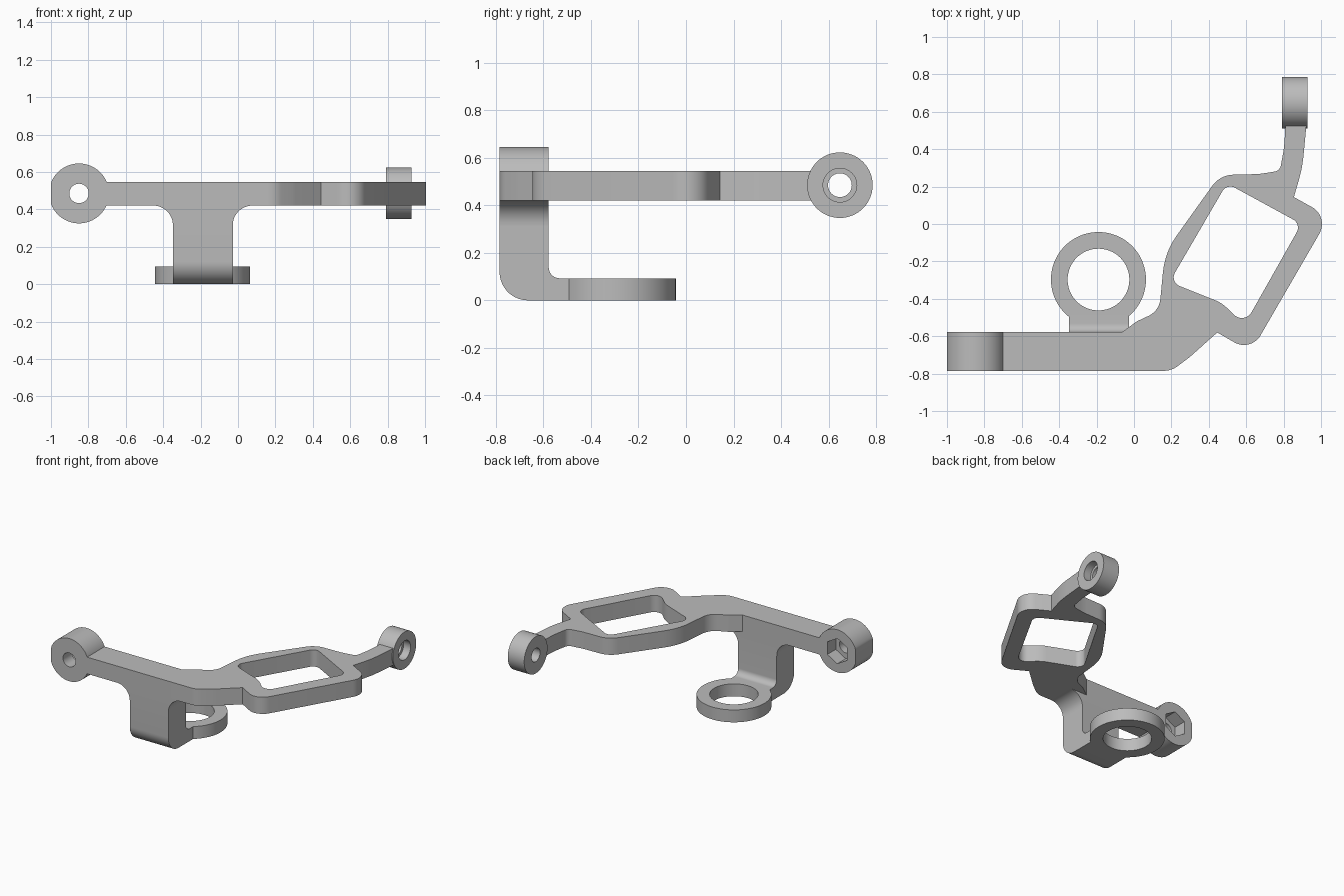
import bpy
import bmesh
from math import cos, sin, pi, tan, ceil, radians
from mathutils import Vector

if "Cube" in bpy.data.objects:
    bpy.data.objects.remove(bpy.data.objects["Cube"])

grey = bpy.data.materials.new("grey")
grey.use_nodes = True
colour = (0.5, 0.5, 0.5, 1)
grey.diffuse_color = colour
grey.node_tree.nodes["Principled BSDF"].inputs["Base Color"].default_value = colour


def circle(u, v, r, n=64, turn=0.0):
    return [(u + r * cos(turn + 2 * pi * i / n), v + r * sin(turn + 2 * pi * i / n))
            for i in range(n)]


def rounded(corners):
    """Outline from (u, v, radius) corners, each replaced by a tangent arc."""
    out = []
    for i, (u, v, r) in enumerate(corners):
        p = Vector((u, v))
        a = Vector(corners[i - 1][:2]) - p
        b = Vector(corners[(i + 1) % len(corners)][:2]) - p
        if r == 0:
            out.append((u, v))
            continue
        half = a.angle(b) / 2
        reach = min(r / tan(half), 0.49 * a.length, 0.49 * b.length)
        r = reach * tan(half)
        a.normalize()
        b.normalize()
        centre = p + (a + b).normalized() * (r / sin(half))
        start = p + a * reach - centre
        end = p + b * reach - centre
        sweep = pi - 2 * half
        n = max(2, ceil(sweep / radians(7)))
        for k in range(n + 1):
            t = k / n
            q = (start * sin((1 - t) * sweep) + end * sin(t * sweep)) / sin(sweep) \
                if sweep < 3 else start.lerp(end, t)
            out.append(tuple(centre + q))
    return out


PLACE = {"x": lambda u, v, w: (w, u, v),
         "y": lambda u, v, w: (u, w, v),
         "z": lambda u, v, w: (u, v, w)}


def prism(name, outline, axis, lo, hi, cuts=()):
    """Extrude an outline along an axis, then drill the (outline, lo, hi) cuts."""
    bm = bmesh.new()
    face = bm.faces.new([bm.verts.new(PLACE[axis](u, v, lo)) for u, v in outline])
    new = bmesh.ops.extrude_face_region(bm, geom=[face])["geom"]
    bmesh.ops.translate(bm, vec=PLACE[axis](0, 0, hi - lo),
                        verts=[g for g in new if isinstance(g, bmesh.types.BMVert)])
    bmesh.ops.recalc_face_normals(bm, faces=bm.faces)
    mesh = bpy.data.meshes.new(name)
    bm.to_mesh(mesh)
    bm.free()
    mesh.materials.append(grey)
    ob = bpy.data.objects.new(name, mesh)
    bpy.context.collection.objects.link(ob)
    for shape, c_lo, c_hi in cuts:
        cutter = prism("cutter", shape, axis, c_lo, c_hi)
        mod = ob.modifiers.new("drill", "BOOLEAN")
        mod.operation = "DIFFERENCE"
        mod.solver = "EXACT"
        mod.object = cutter
        bpy.ops.object.select_all(action="DESELECT")
        bpy.context.view_layer.objects.active = ob
        ob.select_set(True)
        bpy.ops.object.modifier_apply(modifier=mod.name)
        bpy.data.objects.remove(cutter)
    bpy.ops.object.select_all(action="DESELECT")
    bpy.context.view_layer.objects.active = ob
    ob.select_set(True)
    bpy.ops.object.shade_smooth_by_angle(angle=radians(25))
    return ob


FRONT, BACK = -0.785, -0.578
LOW, HIGH = 0.42, 0.545
MID = 0.485

# Flat plate: straight bar, slanted frame with a window, and curved arm
plate = rounded([
    (-0.72, FRONT, 0), (0.2, FRONT, 0.12), (0.3, -0.71, 0.3), (0.445, -0.58, 0),
    (0.625, -0.684, 0.12), (1.044, 0.039, 0.12), (0.855, 0.144, 0),
    (0.9, 0.3, 0.6), (0.922, 0.53, 0), (0.81, 0.53, 0),
    (0.803, 0.41, 0.5), (0.78, 0.285, 0.04), (0.67, 0.267, 0.4), (0.46, 0.262, 0.14),
    (0.165, -0.15, 0.4), (0.135, -0.465, 0.13), (0.016, -0.52, 0.1),
    (-0.064, BACK, 0), (-0.72, BACK, 0)])
window = rounded([(0.497, 0.217, 0.05), (0.895, 0.0, 0.05),
                  (0.59, -0.54, 0.06), (0.47, -0.422, 0.2), (0.19, -0.31, 0.05)])
prism("plate", plate, "z", LOW, HIGH, [(window, LOW - 0.1, HIGH + 0.1)])

# Left boss: flat on its outer side, bolt hole with a hexagonal nut pocket behind
boss = [(max(u, -1.0), v) for u, v in circle(-0.85, MID, 0.16, 96)]
flat = [p for p in boss if p[0] <= -1.0]
boss = [p for p in boss if p[0] > -1.0 or p in (flat[0], flat[-1])]
prism("left_boss", boss, "y", FRONT, BACK,
      [(circle(-0.85, MID, 0.052, 40), FRONT - 0.1, BACK + 0.1),
       (circle(-0.85, MID, 0.095, 6, pi / 2), BACK - 0.1, BACK + 0.1)])

# Right boss: through hole with a counterbore on the outer side
prism("right_boss", circle(0.648, MID, 0.138), "x", 0.792, 0.928,
      [(circle(0.648, MID, 0.05, 40), 0.6, 1.1),
       (circle(0.648, MID, 0.071, 48), 0.87, 1.1)])

# Hanging bracket with a rounded heel and a foot that reaches the ring
STEM_L, STEM_R, FOOT = -0.348, -0.028, 0.093
prism("bracket", rounded([
    (FRONT, LOW, 0), (FRONT, 0, 0.12), (-0.485, 0, 0), (-0.485, FOOT, 0),
    (BACK, FOOT, 0.05), (BACK, LOW, 0)]), "x", STEM_L, STEM_R)

# Concave fillets between the bracket and the plate
R = 0.105
for name, x, side in (("left_fillet", STEM_L, -1), ("right_fillet", STEM_R, 1)):
    arc = [(x + side * R * (1 - cos(k * pi / 24)), LOW - R + R * sin(k * pi / 24))
           for k in range(13)]
    prism(name, arc + [(x, LOW)], "y", FRONT, BACK)

# Ring at the foot of the bracket
prism("ring", circle(-0.19, -0.297, 0.254, 96), "z", 0, FOOT,
      [(circle(-0.19, -0.297, 0.165, 80), -0.1, 0.2)])
